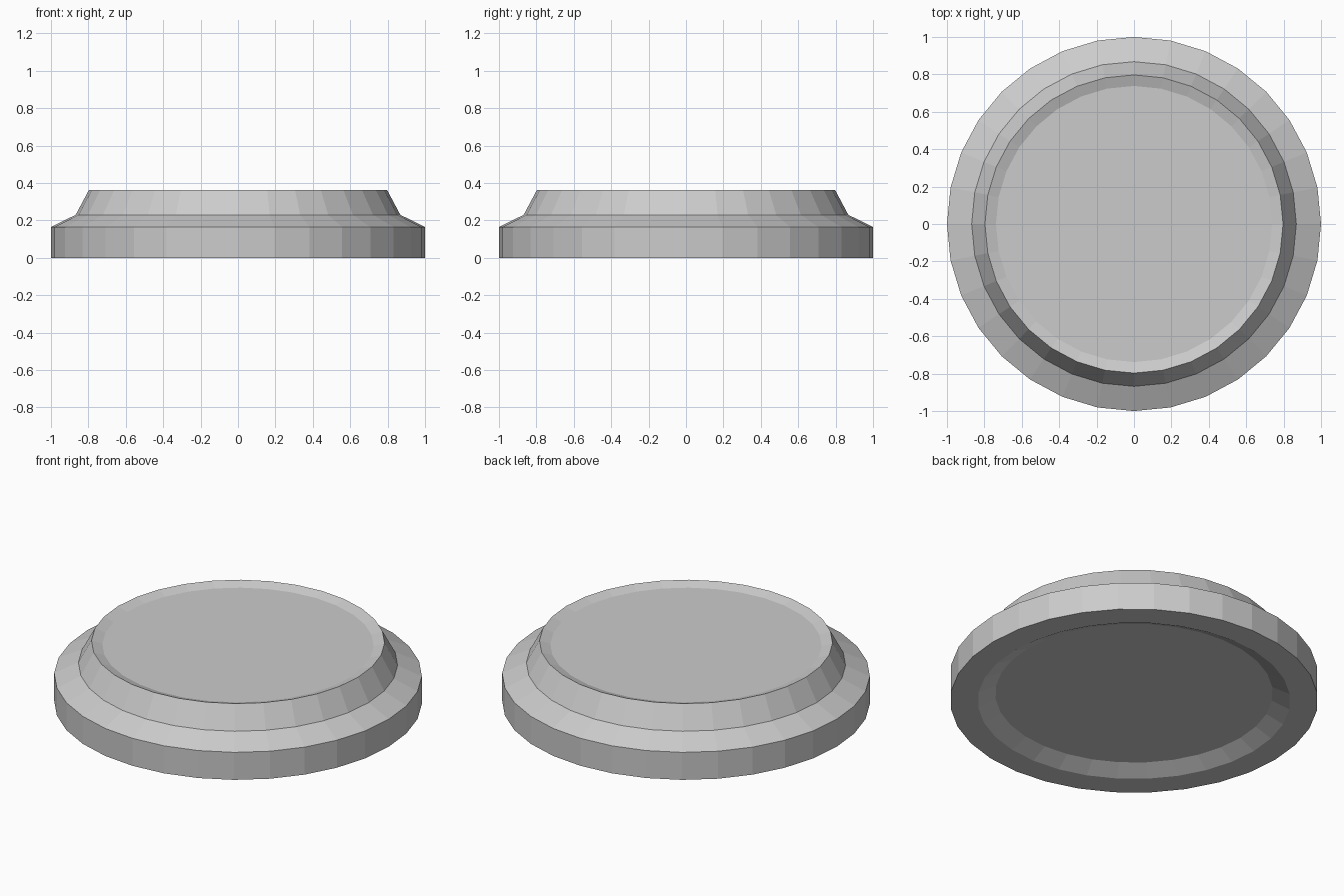
import bpy, bmesh
from math import cos, sin, tau

if "Cube" in bpy.data.objects:
    bpy.data.objects.remove(bpy.data.objects["Cube"])

SIDES = 32

# Radius and height from the underside recess, around the rim, to the top dish
profile = [(0.755, 0.048), (0.85, 0), (1, 0), (1, 0.165),
           (0.868, 0.23), (0.797, 0.363), (0.738, 0.343)]

bm = bmesh.new()
rings = [[bm.verts.new((r * cos(tau * i / SIDES), r * sin(tau * i / SIDES), z))
          for i in range(SIDES)] for r, z in profile]

# Flat-faced side bands
for low, high in zip(rings, rings[1:]):
    for i in range(SIDES):
        j = (i + 1) % SIDES
        bm.faces.new((low[i], low[j], high[j], high[i]))

# Recess floor and dish floor
bm.faces.new(rings[0][::-1])
bm.faces.new(rings[-1])
bmesh.ops.recalc_face_normals(bm, faces=bm.faces)

mesh = bpy.data.meshes.new("round_base")
bm.to_mesh(mesh)
bm.free()
bpy.context.collection.objects.link(bpy.data.objects.new("round_base", mesh))
